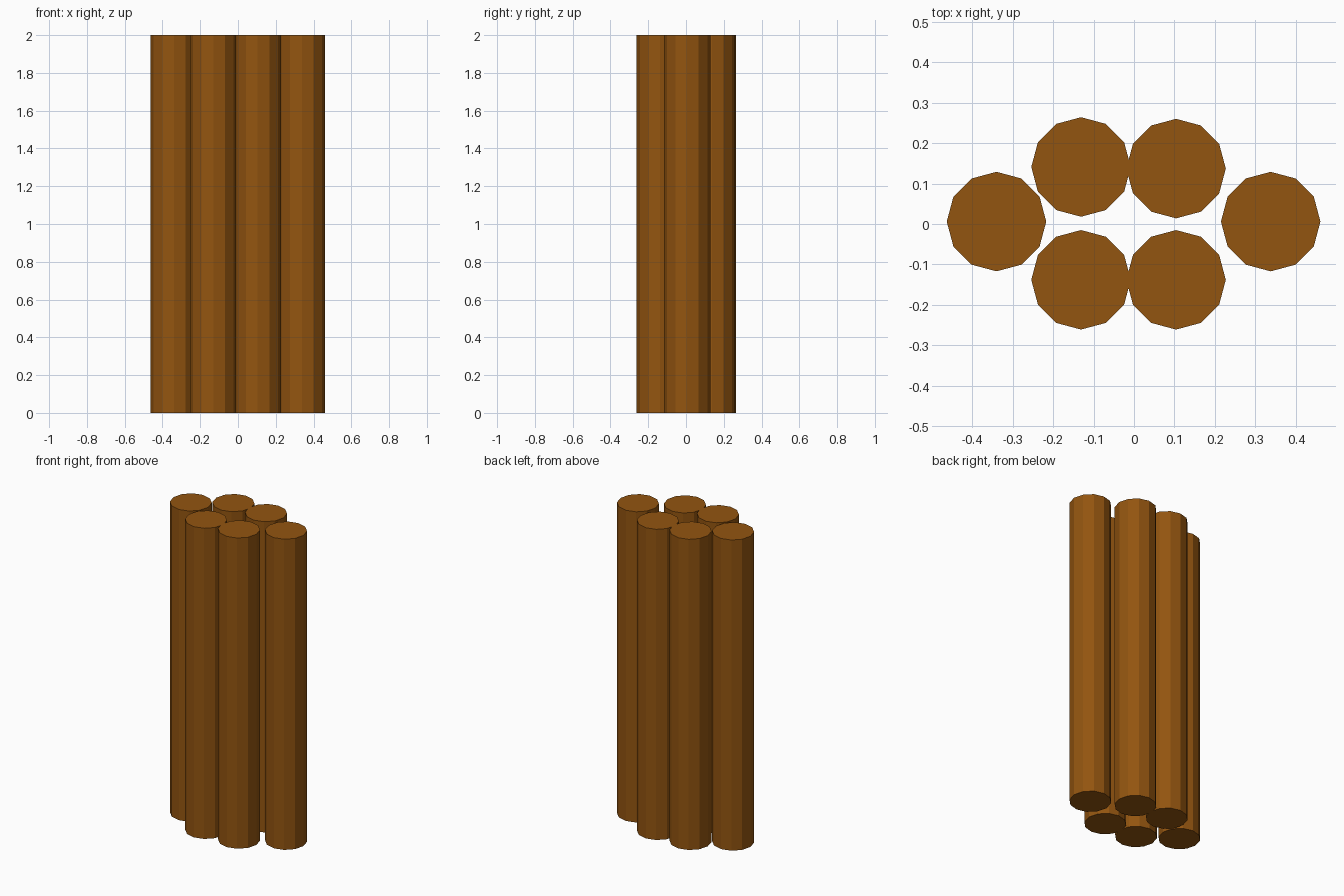
import bpy

if "Cube" in bpy.data.objects:
    bpy.data.objects.remove(bpy.data.objects["Cube"], do_unlink=True)

RADIUS, HEIGHT, SIDES = 0.123, 2.0, 12

# Single wood colour
wood = bpy.data.materials.new("brown_wood")
wood.use_nodes = True
wood.diffuse_color = (0.29, 0.09, 0.005, 1)
wood.node_tree.nodes["Principled BSDF"].inputs["Base Color"].default_value = wood.diffuse_color

# Bundle of upright logs: name -> centre in plan
logs = {
    "right_log": (-0.34, 0.006),
    "left_log": (0.338, 0.006),
    "back_right_log": (-0.131, 0.141),
    "back_left_log": (0.104, 0.137),
    "front_right_log": (-0.131, -0.138),
    "front_left_log": (0.104, -0.138),
}
for name, (x, y) in logs.items():
    bpy.ops.mesh.primitive_cylinder_add(
        vertices=SIDES, radius=RADIUS, depth=HEIGHT, location=(x, y, HEIGHT / 2))
    log = bpy.context.object
    log.name = name
    log.data.materials.append(wood)
